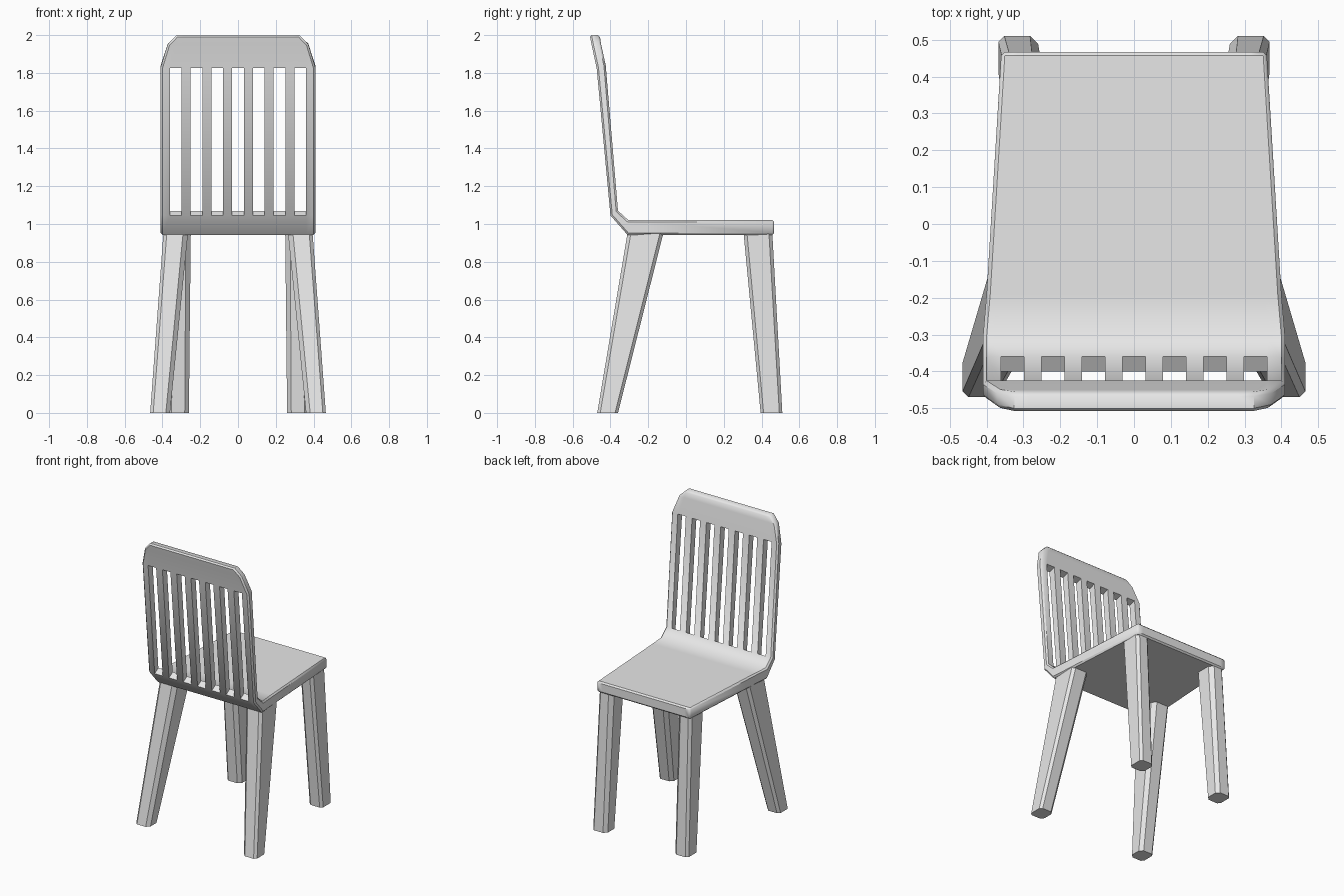
import bpy
import bmesh
import math

cube = bpy.data.objects.get("Cube")
if cube:
    bpy.data.objects.remove(cube)

grey = bpy.data.materials.new("light_grey")
grey.use_nodes = True
colour = (0.8, 0.8, 0.8, 1)
grey.diffuse_color = colour
grey.node_tree.nodes["Principled BSDF"].inputs["Base Color"].default_value = colour


def finish(bm, name, smooth_angle):
    bmesh.ops.recalc_face_normals(bm, faces=bm.faces)
    mesh = bpy.data.meshes.new(name)
    bm.to_mesh(mesh)
    bm.free()
    mesh.materials.append(grey)
    mesh.shade_smooth()
    mesh.set_sharp_from_angle(angle=math.radians(smooth_angle))
    obj = bpy.data.objects.new(name, mesh)
    bpy.context.collection.objects.link(obj)
    return obj


# Seat and back: one bent board, as stations of
# (outer y, outer z, inner y, inner z, half width) from seat edge to top rail
stations = [
    (0.467, 0.943, 0.467, 1.02, 0.36),
    (-0.19, 0.943, -0.19, 1.02, 0.40),
    (-0.31, 0.943, -0.305, 1.02, 0.41),
    (-0.40, 1.045, -0.36, 1.07, 0.41),
    (-0.473, 1.825, -0.425, 1.84, 0.41),
    (-0.50, 1.95, -0.45, 1.955, 0.372),
    (-0.51, 2.0, -0.457, 2.0, 0.325),
]
SLOT_SPAN = 3
SLOTS, PITCH, SLOT_WIDTH, HALF = 7, 0.11, 0.062, 0.41
columns = [-HALF]
for i in range(SLOTS):
    mid = (i - SLOTS // 2) * PITCH
    columns += [mid - SLOT_WIDTH / 2, mid + SLOT_WIDTH / 2]
columns.append(HALF)

bm = bmesh.new()
outer, inner, partner = [], [], {}
for oy, oz, iy, iz, half in stations:
    xs = [x * half / HALF for x in columns]
    outer.append([bm.verts.new((x, oy, oz)) for x in xs])
    inner.append([bm.verts.new((x, iy, iz)) for x in xs])
    partner.update(zip(outer[-1], inner[-1]))
for grid in (outer, inner):
    for r in range(len(stations) - 1):
        for c in range(len(columns) - 1):
            if r == SLOT_SPAN and c % 2 == 1:
                continue
            bm.faces.new((grid[r][c], grid[r][c + 1],
                          grid[r + 1][c + 1], grid[r + 1][c]))
# Walls around the rim and inside each slot
for e in [e for e in bm.edges if e.is_boundary and e.verts[0] in partner]:
    a, b = e.verts
    bm.faces.new((a, b, partner[b], partner[a]))
bmesh.ops.recalc_face_normals(bm, faces=bm.faces)

# Bevel the outer rim only
rim = set()
for grid in (outer, inner):
    rim.update(grid[0] + grid[-1])
    for row in grid:
        rim.update((row[0], row[-1]))
rim_edges = [e for e in bm.edges if e.verts[0] in rim and e.verts[1] in rim
             and e.calc_face_angle(0) > math.radians(60)]
bmesh.ops.bevel(bm, geom=rim_edges, offset=0.01, segments=1,
                affect='EDGES', clamp_overlap=True)
finish(bm, "seat_and_back", 44)


# Legs: tapered blocks with chamfered corners
def leg_ring(bm, rect, z, side, cut_out, cut_in):
    x0, x1, y0, y1 = rect
    corners = [(x1, y0, -1, 1), (x1, y1, -1, -1), (x0, y1, 1, -1), (x0, y0, 1, 1)]
    ring = []
    for n, (x, y, dx, dy) in enumerate(corners):
        cut = cut_out if n < 2 else cut_in
        pair = [(x + dx * cut, y), (x, y + dy * cut)]
        ring += pair if n % 2 == 0 else pair[::-1]
    return [bm.verts.new((side * x, y, z)) for x, y in ring]


def leg(name, foot, top, side):
    bm = bmesh.new()
    low = leg_ring(bm, foot, 0, side, 0.016, 0.022)
    high = leg_ring(bm, top, 0.95, side, 0.018, 0.026)
    bm.faces.new(low)
    bm.faces.new(high)
    for i in range(len(low)):
        j = (i + 1) % len(low)
        bm.faces.new((low[i], low[j], high[j], high[i]))
    finish(bm, name, 20)


for side, word in ((1, "left"), (-1, "right")):
    leg("back_leg_" + word, (0.36, 0.465, -0.47, -0.36),
        (0.265, 0.395, -0.31, -0.12), side)
    leg("seat_edge_leg_" + word, (0.26, 0.368, 0.395, 0.51),
        (0.25, 0.355, 0.305, 0.457), side)
